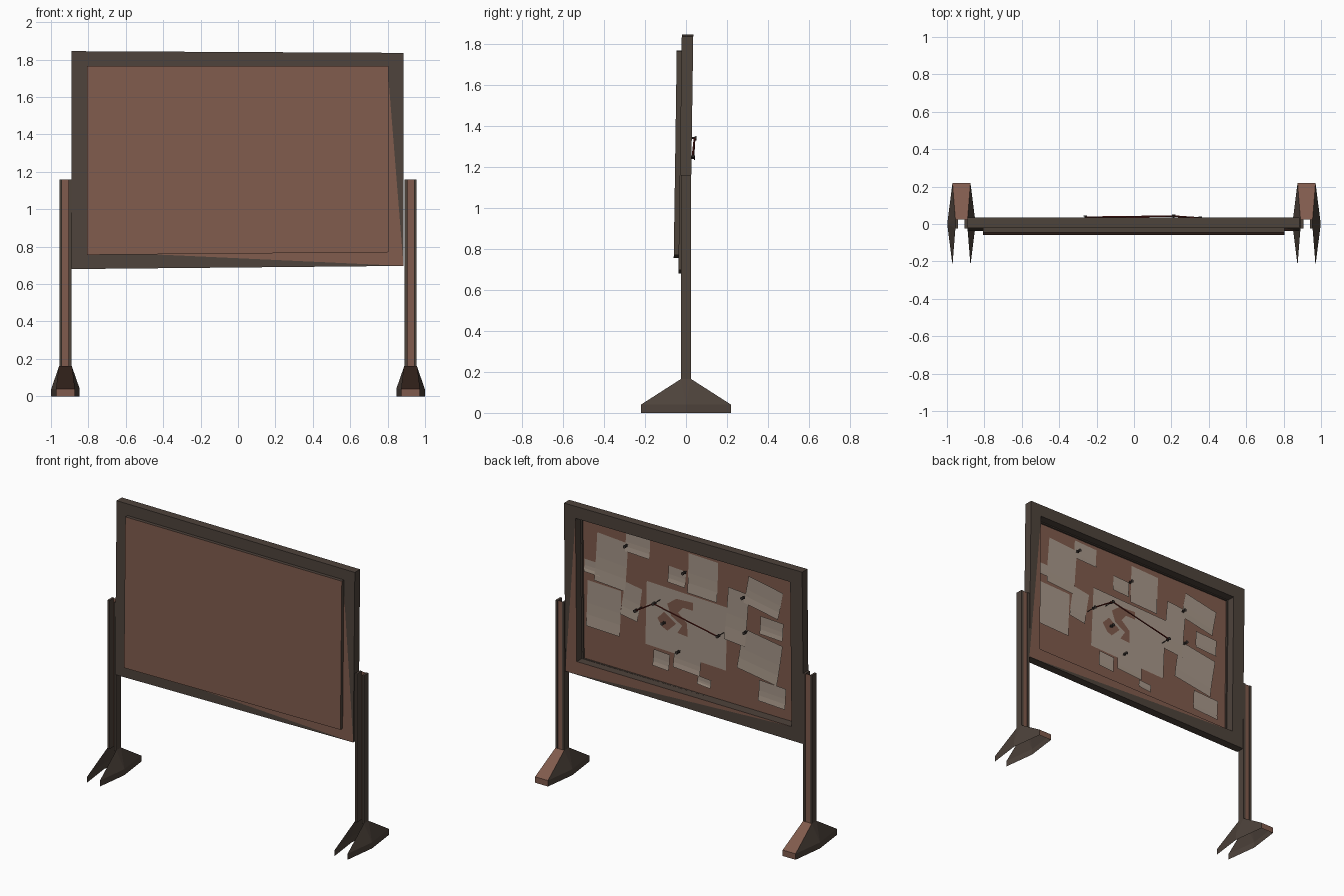
import bpy, bmesh, math
from mathutils import Vector, Matrix

if "Cube" in bpy.data.objects:
    bpy.data.objects.remove(bpy.data.objects["Cube"])


def mat(name, rgb):
    m = bpy.data.materials.new(name)
    m.diffuse_color = (*rgb, 1)
    m.use_nodes = True
    m.node_tree.nodes["Principled BSDF"].inputs["Base Color"].default_value = m.diffuse_color
    return m


DARK = mat("dark wood", (.076, .056, .044))
RED = mat("reddish cork", (.216, .105, .074))
PAPER = mat("aged paper", (.392, .314, .254))
STRING = mat("red string", (.15, .016, .012))
PIN = mat("dark metal", (.045, .036, .032))


def lean(v):
    # the board leans back slightly
    return Vector((v[0], v[1] + .0145 * (v[2] - 1.26), v[2]))


def build(name, verts, faces, mats, idx=None, fix=True):
    me = bpy.data.meshes.new(name)
    me.from_pydata([tuple(v) for v in verts], [], faces)
    for m in mats:
        me.materials.append(m)
    if idx:
        for p, i in zip(me.polygons, idx):
            p.material_index = i
    if fix:
        bm = bmesh.new()
        bm.from_mesh(me)
        bmesh.ops.recalc_face_normals(bm, faces=bm.faces)
        bm.to_mesh(me)
        bm.free()
    ob = bpy.data.objects.new(name, me)
    bpy.context.collection.objects.link(ob)
    return ob


def ring(name, outer, inner, y0, y1, triangles=False):
    # rectangular frame; corners run BL, BR, TR, TL
    verts = [lean((x, y, z)) for y in (y0, y1) for x, z in outer + inner]
    faces, idx = [], []
    for i in range(4):
        j = (i + 1) % 4
        for b in (0, 8):
            oi, oj, ii, ij = b + i, b + j, b + 4 + i, b + 4 + j
            if triangles and i == 0:
                faces += [(oi, oj, ii), (oj, ij, ii)]
                idx += [0, 1]
            elif triangles and i == 1:
                faces += [(oi, oj, ij), (oi, ij, ii)]
                idx += [0, 1]
            else:
                faces.append((oi, oj, ij, ii))
                idx.append(0)
        for k in (0, 4):
            faces.append((k + i, k + j, k + j + 8, k + i + 8))
            idx.append(0)
    return build(name, verts, faces, [DARK, RED], idx)


# board frame, with the reddish worn triangles
ring("board_frame",
     [(-.89, .68), (.885, .697), (.885, 1.836), (-.89, 1.845)],
     [(-.80, .775), (.80, .785), (.80, 1.755), (-.80, 1.755)], -.029, .027, True)

# cork panel and the lip joining it to the frame
panel = [(-.808, .756), (.805, .77), (.805, 1.765), (-.808, 1.767)]
ring("panel_lip", panel,
     [(x * .98, 1.263 + (z - 1.263) * .965) for x, z in panel], -.038, -.027)
pv = [lean((x, y, z)) for y in (-.0525, -.038) for x, z in panel]
build("cork_panel", pv,
      [(0, 1, 2, 3), (4, 5, 6, 7)] + [(i, (i + 1) % 4, (i + 1) % 4 + 4, i + 4) for i in range(4)],
      [DARK, RED], [1, 1, 0, 0, 0, 0])

# pinned papers: centre x, centre z, width, height, turn in degrees (bottom layer first)
papers = [
    (.38, 1.66, .18, .13, 2), (.72, 1.42, .12, .085, 2), (.637, 1.167, .25, .31, 2),
    (.577, 1.498, .23, .33, 4), (.43, 1.268, .13, .23, 9), (-.107, 1.574, .22, .27, 2),
    (.02, 1.215, .60, .43, 2), (.086, 1.53, .13, .11, 3), (-.56, 1.561, .26, .19, 11),
    (-.53, 1.153, .30, .28, 9), (-.36, 1.379, .155, .36, 5), (-.62, 1.368, .17, .12, 3),
    (-.62, .922, .20, .14, 3), (.205, .936, .12, .11, 4), (.012, .974, .20, .13, 4),
    (-.115, .873, .10, .055, 5)]
N = 4
for k, (cx, cz, w, h, a) in enumerate(papers):
    a = math.radians(a)
    curl = 0 if w > .5 else .006
    verts = []
    for r in range(N + 1):
        for c in range(N + 1):
            u, t = c / N - .5, r / N - .5
            px, pz = u * w, t * h
            y = -.0355 + .0007 * k + curl * 4 * max(0, -t) ** 2
            verts.append(lean((cx + px * math.cos(a) - pz * math.sin(a), y,
                               cz + px * math.sin(a) + pz * math.cos(a))))
    faces = [(r * 5 + c, r * 5 + c + 5, r * 5 + c + 6, r * 5 + c + 1)
             for r in range(N) for c in range(N)]
    build("map_sheet" if w > .5 else "paper_%d" % k, verts, faces, [PAPER], fix=False)

# land shapes on the map
lands = [
    [(.16, 1.327), (.094, 1.378), (-.033, 1.385), (-.033, 1.331), (.042, 1.331), (.079, 1.287),
     (.012, 1.231), (.012, 1.143), (.086, 1.15), (.05, 1.207), (.131, 1.253)],
    [(.235, 1.211), (.183, 1.266), (.094, 1.209), (.16, 1.144), (.198, 1.161)]]
for pts in lands:
    ob = build("map_land", [lean((x, -.0295, z)) for x, z in pts],
               [tuple(range(len(pts)))], [RED], fix=False)
    if ob.data.polygons[0].normal.y < 0:
        ob.data.flip_normals()


def rod(bm, p, q, r1, r2, n=6):
    p, q = Vector(p), Vector(q)
    d = q - p
    m = Matrix.Translation((p + q) / 2) @ d.to_track_quat('Z', 'Y').to_matrix().to_4x4()
    bmesh.ops.create_cone(bm, cap_ends=True, segments=n, radius1=r1, radius2=r2,
                          depth=d.length, matrix=m)


def finish(name, bm, m):
    me = bpy.data.meshes.new(name)
    bm.to_mesh(me)
    bm.free()
    me.materials.append(m)
    bpy.context.collection.objects.link(bpy.data.objects.new(name, me))


# push pins: long ones carry the string
knots = [(-.26, .036, 1.244), (.212, .042, 1.34), (.355, .032, 1.25)]
small = [(.455, 1.645), (.02, 1.58), (.175, 1.20), (.065, 1.035), (-.42, 1.53), (-.435, 1.30)]
bm = bmesh.new()
for x, y, z in knots + [(x, 0, z) for x, z in small]:
    rod(bm, (x, -.036, z), (x, y - .012, z), .002, .004)
    rod(bm, (x, y - .016, z), (x, y - .012, z), .011, .011)
    rod(bm, (x, y - .012, z), (x, y + .004, z), .005, .007)
    rod(bm, (x, y + .004, z), (x, y + .009, z), .011, .011)
finish("push_pins", bm, PIN)

# string between the long pins
bm = bmesh.new()
for p, q in zip(knots, knots[1:]):
    rod(bm, p, q, .0045, .0045, 5)
finish("string", bm, STRING)

# stand: channel posts and hollow feet, open to the front
for side, s in (("left", -1), ("right", 1)):
    cx = s * .9225
    for e in (-1, 1):
        xa, xb = cx + e * .0325, cx + e * .0175
        verts = [(x, y, z) for z in (.16, 1.16) for x, y in
                 ((xa, -.025), (xb, -.025), (xb, .025), (xa, .025))]
        build(side + "_post_wall", verts,
              [(0, 1, 2, 3), (4, 5, 6, 7), (0, 1, 5, 4), (1, 2, 6, 5), (2, 3, 7, 6), (3, 0, 4, 7)],
              [DARK])
    build(side + "_post_web",
          [(cx + dx, .02, z) for z in (.16, 1.16) for dx in (-.0175, .0175)],
          [(0, 2, 3, 1)], [RED], fix=False)

    # foot: two flared walls, reddish slope and end at the rear
    verts, faces, idx = [], [], []
    for e in (-1, 1):
        verts += [(cx + e * dx, y, z) for dx, y, z in (
            (.0325, -.025, .165), (.0325, .025, .165), (.048, .22, .04), (.048, .22, 0),
            (.076, 0, 0), (.048, -.22, 0), (.048, -.22, .04), (.076, 0, .04))]
    for b in (0, 8):
        for f in ((0, 1, 7), (1, 2, 7), (0, 7, 6), (2, 3, 4, 7), (7, 4, 5, 6)):
            faces.append(tuple(b + i for i in f))
            idx.append(0)
    faces += [(1, 2, 10, 9), (2, 3, 11, 10)]
    idx += [1, 1]
    build(side + "_foot", verts, faces, [DARK, RED], idx)
